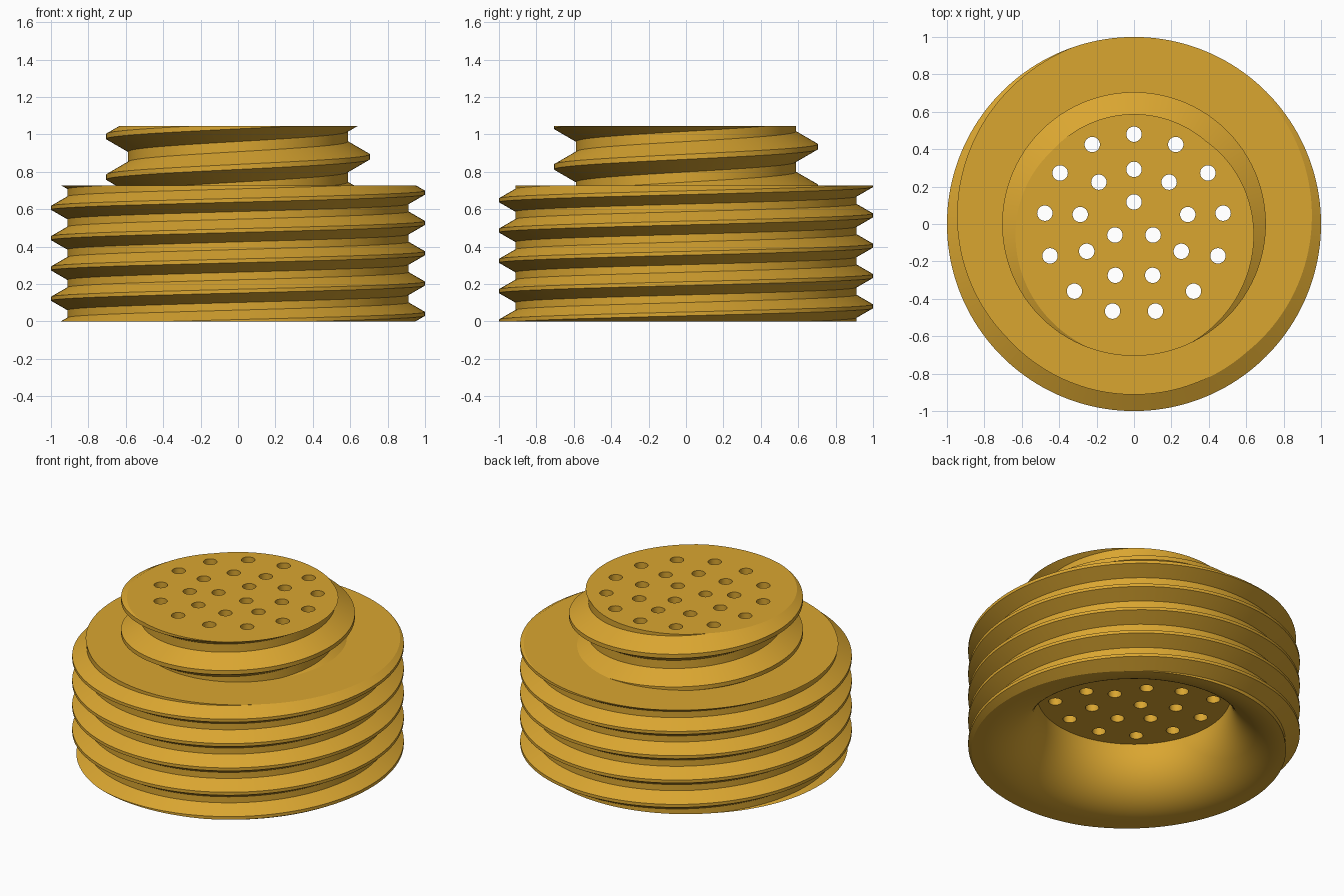
import bpy, bmesh
from math import sin, cos, pi, tau

if "Cube" in bpy.data.objects:
    bpy.data.objects.remove(bpy.data.objects["Cube"])

STEPS = 160
Z_SHOULDER, Z_TOP, Z_CEIL = 0.727, 1.045, 0.355

bm = bmesh.new()


def add_thread(z_lo, z_hi, pitch, crest, z_crest):
    """Right-handed helical thread surface, cut flat at z_lo and z_hi."""
    t = bmesh.new()
    root = crest - 0.541 * pitch
    profile = [(-1/16, crest), (1/16, crest), (3/8, root), (5/8, root)]
    k0 = int((z_lo - z_crest) / pitch) - 3
    k1 = int((z_hi - z_crest) / pitch) + 3
    cols = []
    for i in range(STEPS):
        a = tau * i / STEPS
        cols.append([t.verts.new((r * cos(a), r * sin(a),
                                  z_crest + pitch * (k + off + i / STEPS)))
                     for k in range(k0, k1) for off, r in profile])
    n = len(cols[0])
    for i in range(STEPS):
        # the last column joins the first one pitch higher
        nxt, s = (cols[i + 1], 0) if i < STEPS - 1 else (cols[0], 4)
        for m in range(n - 1 - s):
            t.faces.new((cols[i][m], nxt[m + s], nxt[m + s + 1], cols[i][m + 1]))
    for z, d in ((z_lo, -1), (z_hi, 1)):
        bmesh.ops.bisect_plane(t, geom=t.verts[:] + t.edges[:] + t.faces[:], dist=1e-5,
                               plane_co=(0, 0, z), plane_no=(0, 0, d), clear_outer=True)
    bmesh.ops.remove_doubles(t, verts=t.verts[:], dist=1e-5)
    me = bpy.data.meshes.new("thread_part")
    t.to_mesh(me)
    t.free()
    bm.from_mesh(me)
    bpy.data.meshes.remove(me)


def add_revolved(profile, steps, cx=0, cy=0):
    """Open surface of revolution around a vertical axis."""
    rings = [[bm.verts.new((cx + r * cos(tau * i / steps), cy + r * sin(tau * i / steps), z))
              for i in range(steps)] for r, z in profile]
    for a, b in zip(rings, rings[1:]):
        for i in range(steps):
            j = (i + 1) % steps
            bm.faces.new((a[i], a[j], b[j], b[i]))


def cap_level(z):
    """Fill between all open loops lying at height z."""
    edges = [e for e in bm.edges if e.is_boundary
             and all(abs(v.co.z - z) < 1e-4 for v in e.verts)]
    bmesh.ops.triangle_fill(bm, edges=edges, use_beauty=True, normal=(0, 0, 1))


# wide lower thread and narrow upper thread
add_thread(0, Z_SHOULDER, 0.162, 1.0, 0.04)
add_thread(Z_SHOULDER, Z_TOP, 0.217, 0.705, 0.88)

# flared mouth underneath
mouth = [(0.905 - 0.32 * sin(i * pi / 48), 0.32 - 0.32 * cos(i * pi / 48)) for i in range(25)]
add_revolved(mouth + [(0.585, Z_CEIL)], STEPS)

# three rings of through holes
for count, ring in ((3, 0.118), (9, 0.292), (13, 0.48)):
    for i in range(count):
        a = pi / 2 + tau * i / count
        add_revolved([(0.041, Z_CEIL), (0.041, Z_TOP)], 32, ring * cos(a), ring * sin(a))

# flat faces: underside rim, ceiling, shoulder, top
for level in (0, Z_CEIL, Z_SHOULDER, Z_TOP):
    cap_level(level)
bmesh.ops.recalc_face_normals(bm, faces=bm.faces[:])

mesh = bpy.data.meshes.new("threaded_nozzle")
bm.to_mesh(mesh)
bm.free()
nozzle = bpy.data.objects.new("threaded_nozzle", mesh)
bpy.context.collection.objects.link(nozzle)

brass = bpy.data.materials.new("brass")
brass.diffuse_color = (0.70, 0.38, 0.03, 1)
brass.use_nodes = True
brass.node_tree.nodes["Principled BSDF"].inputs["Base Color"].default_value = brass.diffuse_color
mesh.materials.append(brass)

bpy.context.view_layer.objects.active = nozzle
nozzle.select_set(True)
bpy.ops.object.shade_smooth_by_angle(angle=0.4)
